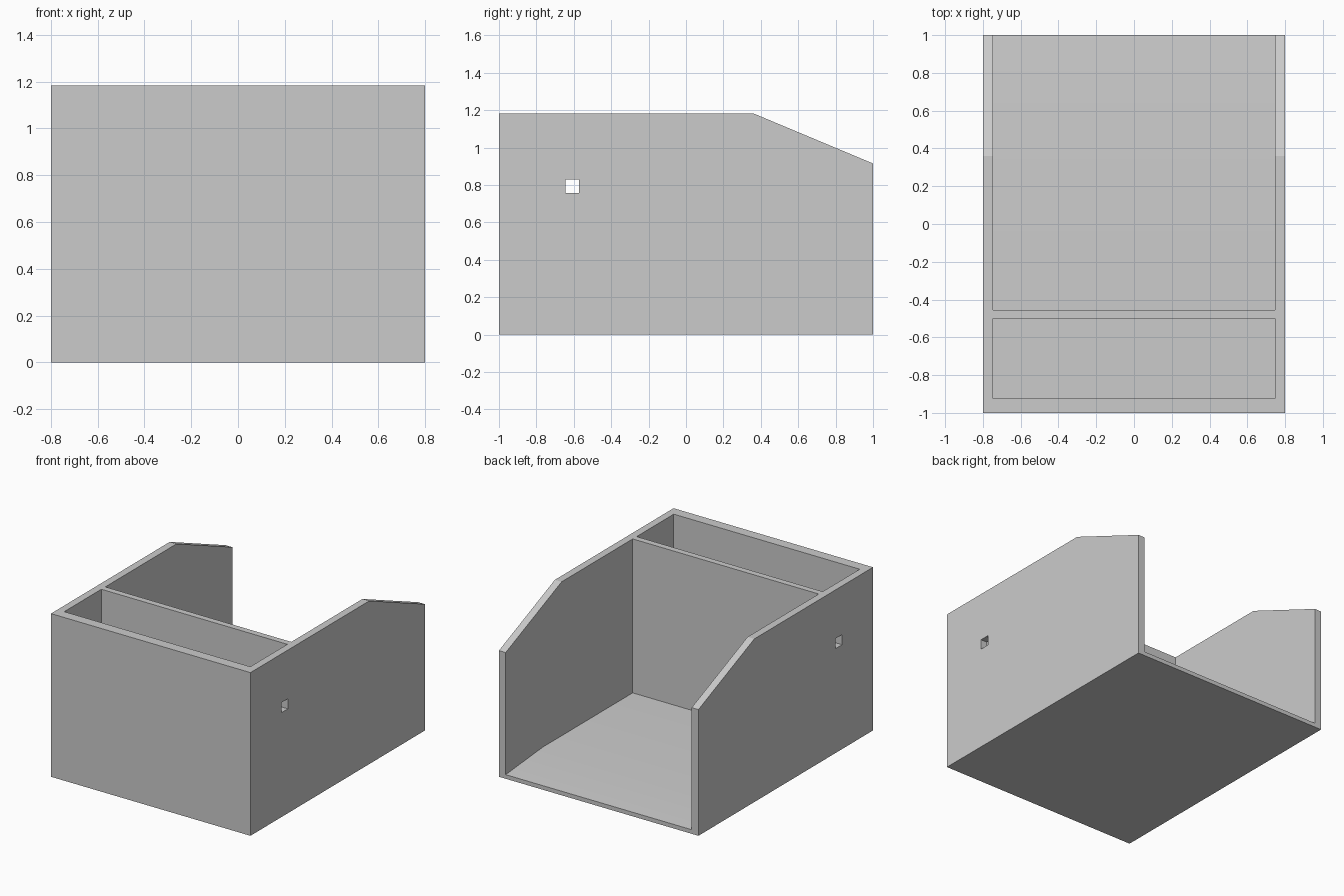
import bpy
import bmesh
import math

cube = bpy.data.objects.get("Cube")
if cube:
    bpy.data.objects.remove(cube, do_unlink=True)

grey = bpy.data.materials.new("plain_grey")
grey.use_nodes = True
grey.diffuse_color = (0.6, 0.6, 0.6, 1)
grey.node_tree.nodes["Principled BSDF"].inputs["Base Color"].default_value = (0.6, 0.6, 0.6, 1)


def extrude_profile(name, profile, half_width):
    """Sweep a (y, z) outline across x, centred on x = 0."""
    bm = bmesh.new()
    face = bm.faces.new([bm.verts.new((-half_width, y, z)) for y, z in profile])
    swept = bmesh.ops.extrude_face_region(bm, geom=[face])
    verts = [v for v in swept["geom"] if isinstance(v, bmesh.types.BMVert)]
    bmesh.ops.translate(bm, verts=verts, vec=(2 * half_width, 0, 0))
    bmesh.ops.recalc_face_normals(bm, faces=bm.faces)
    mesh = bpy.data.meshes.new(name)
    bm.to_mesh(mesh)
    bm.free()
    mesh.materials.append(grey)
    obj = bpy.data.objects.new(name, mesh)
    bpy.context.collection.objects.link(obj)
    return obj


def rectangle(y0, y1, z0, z1):
    return [(y0, z0), (y1, z0), (y1, z1), (y0, z1)]


HALF, INNER = 0.8, 0.746
TOP, FLOOR = 1.183, 0.067

# Outer block with sloping rear shoulders
bin_body = extrude_profile(
    "bin_body", [(-1, 0), (1, 0), (1, 0.915), (0.36, TOP), (-1, TOP)], HALF)

# Open rear bay, whose floor dips towards the opening
rear_bay = extrude_profile(
    "rear_bay_cutter",
    [(-0.455, FLOOR), (0.575, FLOOR), (1.1, 0.021), (1.1, 2), (-0.455, 2)], INNER)

# Closed front compartment
front_bay = extrude_profile(
    "front_bay_cutter", rectangle(-0.925, -0.5, FLOOR, 2), INNER)

# Square hole through both side walls
side_hole = extrude_profile(
    "side_hole_cutter", rectangle(-0.645, -0.572, 0.757, 0.83), 1)

bpy.context.view_layer.objects.active = bin_body
for cutter in (rear_bay, front_bay, side_hole):
    cutter.hide_render = True
    cut = bin_body.modifiers.new(cutter.name, "BOOLEAN")
    cut.operation = "DIFFERENCE"
    cut.solver = "EXACT"
    cut.object = cutter
    bpy.ops.object.modifier_apply(modifier=cut.name)
    bpy.data.objects.remove(cutter, do_unlink=True)

# Soft floor bend, crisp edges elsewhere
bpy.ops.object.select_all(action="DESELECT")
bin_body.select_set(True)
bpy.ops.object.shade_smooth_by_angle(angle=math.radians(15))
